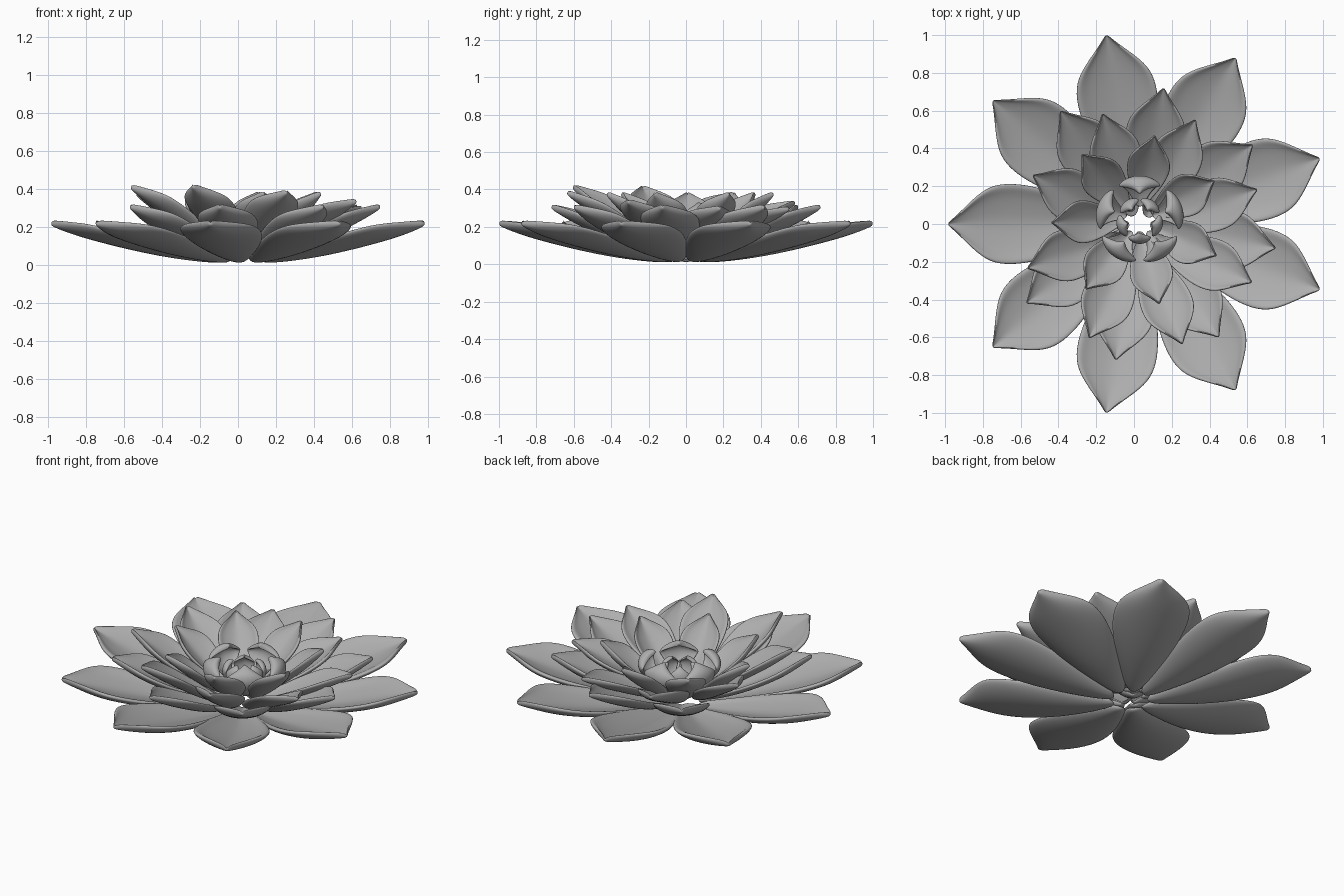
import bpy
import bmesh
from math import radians
from mathutils import Matrix, Vector

if "Cube" in bpy.data.objects:
    bpy.data.objects.remove(bpy.data.objects["Cube"], do_unlink=True)

GREY = (0.42, 0.42, 0.42, 1.0)
grey = bpy.data.materials.new("leaf_grey")
grey.use_nodes = True
grey.diffuse_color = GREY
grey.node_tree.nodes["Principled BSDF"].inputs["Base Color"].default_value = GREY
grey.node_tree.nodes["Principled BSDF"].inputs["Roughness"].default_value = 0.7

# Leaf outline: position along the leaf, relative width, relative thickness
OUTLINE = [(0, .15, .5), (.15, .42, .8), (.35, .76, 1), (.55, 1, 1), (.7, 1.02, 1),
           (.8, .84, 1), (.9, .42, .85), (.96, .17, .7), (1, .04, .5)]

# Half cross-section from the underside round the raised rim to the middle groove
HALF = [(0, -1), (.5, -.9), (.88, -.4), (1.03, .4), (.9, 1.1), (.72, .6), (.36, .4), (0, .05)]
SECTION = HALF + [(-s, h) for s, h in reversed(HALF[1:-1])]


def bezier(p, u):
    """Point and direction on a cubic curve."""
    a, b, c, d = (Vector(q) for q in p)
    v = 1 - u
    point = a * v**3 + b * 3 * u * v * v + c * 3 * u * u * v + d * u**3
    slope = (b - a) * v * v + (c - b) * 2 * u * v + (d - c) * u * u
    return point, slope.normalized()


def leaf_mesh(name, path, width, thick, cup):
    """Thick cupped leaf along +x; path holds (radius, height) control points."""
    bm = bmesh.new()
    rings = []
    for u, w, t in OUTLINE:
        p, d = bezier(path, u)
        n = Vector((-d.y, d.x))
        ring = []
        for s, h in SECTION:
            q = p + n * (h * thick * t + cup * w * s * s)
            ring.append(bm.verts.new((q.x, s * w * width, q.y)))
        rings.append(ring)
    count = len(SECTION)
    for a, b in zip(rings, rings[1:]):
        for i in range(count):
            j = (i + 1) % count
            bm.faces.new((a[i], a[j], b[j], b[i]))
    bm.faces.new(rings[0])
    bm.faces.new(rings[-1])
    bmesh.ops.recalc_face_normals(bm, faces=bm.faces)
    for f in bm.faces:
        f.smooth = True
    mesh = bpy.data.meshes.new(name)
    bm.to_mesh(mesh)
    bm.free()
    mesh.materials.append(grey)
    return mesh


def whorl(name, path, width, thick, cup, count, start, centre,
          skip=(), tilt=0.0):
    """Ring of equal leaves; tilt lifts its front right side."""
    mesh = leaf_mesh(name, path, width, thick, cup)
    lean = Matrix.Rotation(radians(tilt), 4, Vector((-1, 1, 0)))
    base = Matrix.Translation((*centre, 0)) @ lean
    for i in range(count):
        if i in skip:
            continue
        obj = bpy.data.objects.new(f"{name}_{i + 1}", mesh)
        bpy.context.collection.objects.link(obj)
        obj.matrix_world = base @ Matrix.Rotation(radians(start + i * 360 / count), 4, "Z")
        sub = obj.modifiers.new("smooth", "SUBSURF")
        sub.levels = sub.render_levels = 2


# Wide outer leaves, almost flat
whorl("outer_leaf", [(.09, .02), (.4, .045), (.75, .13), (1.015, .222)],
      .215, .027, .04, 9, 20, (.03, 0))

# Second ring, with one gap
whorl("second_leaf", [(.09, .045), (.3, .08), (.52, .2), (.73, .31)],
      .16, .024, .035, 8, 80, (.03, 0), skip=(2,))

# Third ring, leaning
whorl("third_leaf", [(.09, .07), (.25, .13), (.45, .25), (.645, .36)],
      .14, .023, .035, 8, 64, (.02, -.05), tilt=5.5)

# Inner ring, steeper
whorl("inner_leaf", [(.08, .1), (.2, .14), (.33, .26), (.455, .38)],
      .115, .021, .035, 7, 78.7, (.02, .02))

# Bud leaves curling inward round an open middle
whorl("bud_leaf", [(.07, .12), (.25, .16), (.27, .31), (.14, .32)],
      .11, .02, .03, 5, 18, (.03, .02))
whorl("heart_leaf", [(.06, .12), (.125, .16), (.14, .26), (.065, .28)],
      .06, .014, .015, 5, 54, (.03, .02))
